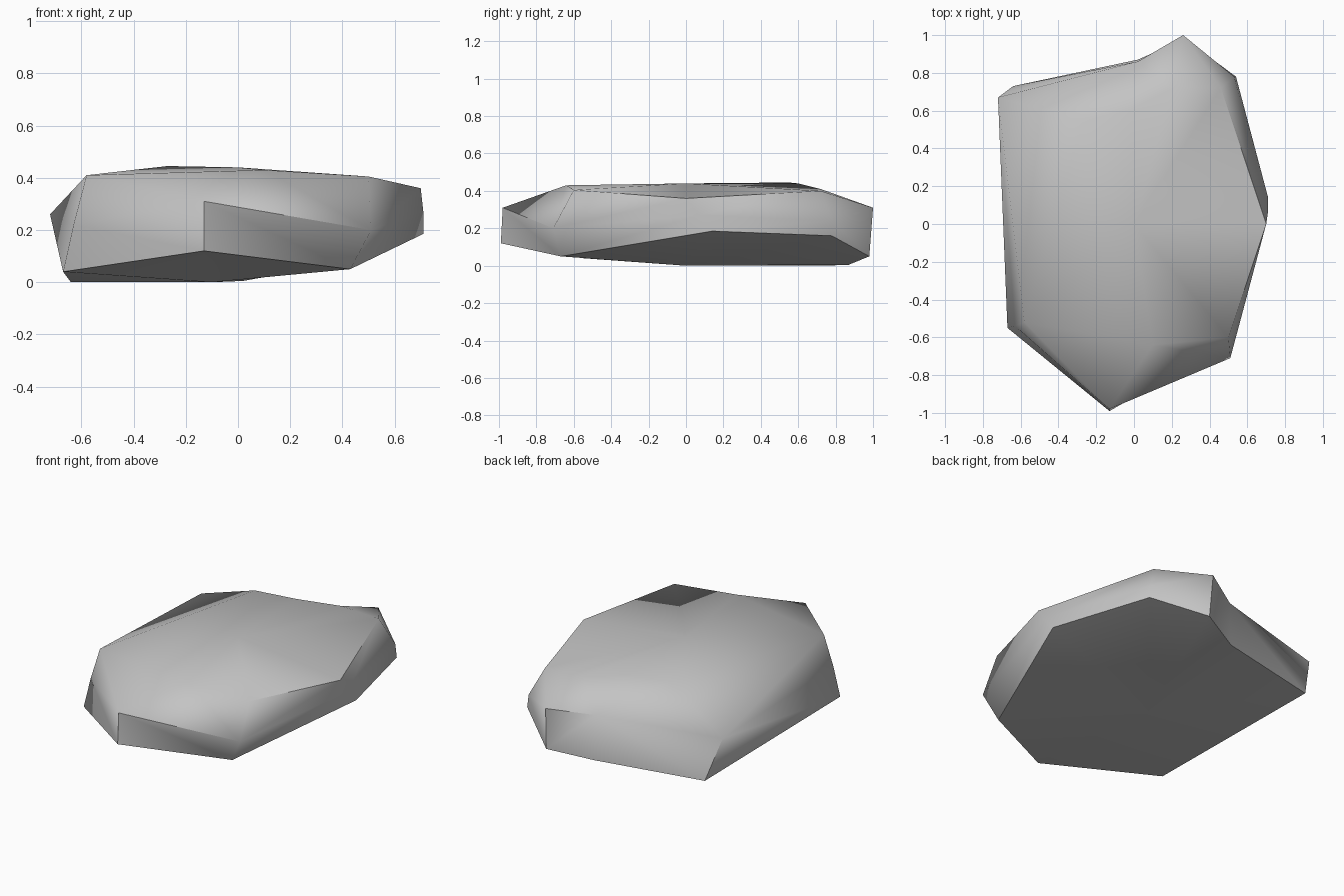
import bpy, bmesh, math

cube = bpy.data.objects.get("Cube")
if cube:
    bpy.data.objects.remove(cube, do_unlink=True)

# One grey stone colour
stone = bpy.data.materials.new("stone_grey")
stone.use_nodes = True
grey = (0.55, 0.55, 0.55, 1)
stone.diffuse_color = grey
stone.node_tree.nodes["Principled BSDF"].inputs["Base Color"].default_value = grey

# Corners around the slab, anticlockwise from the front tip
base_rim = [(-.13, -.99, .12), (.43, -.67, .05), (.71, .14, .185), (.54, .78, .16),
            (.27, .98, .05), (.02, .87, .005), (-.64, .73, 0), (-.67, -.55, .04)]
side_rim = [(-.13, -.98, .31), (.51, -.71, .2), (.71, .07, .27), (.53, .78, .24),
            (.26, 1, .31), (.02, .86, .28), (-.72, .67, .26), (-.63, -.54, .22)]
top_rim = [(.1, -.64, .43), (.5, -.6, .405), (.7, 0, .36), (.46, .72, .4),
           (.2, .72, .41), (-.02, .6, .44), (-.27, .55, .445), (-.58, -.52, .41)]

bm = bmesh.new()
rings = [[bm.verts.new(p) for p in rim] for rim in (base_rim, side_rim, top_rim)]
count = len(base_rim)


# Walls between neighbouring rims
for low, high in zip(rings, rings[1:]):
    for i in range(count):
        j = (i + 1) % count
        bm.faces.new((low[i], low[j], high[j], high[i]))


# Underside and top fan out from a middle point
def cap(ring, middle):
    hub = bm.verts.new(middle)
    for i in range(count):
        bm.faces.new((ring[i], ring[(i + 1) % count], hub))


cap(rings[0], (-.1, 0, 0))
cap(rings[2], (0, 0, .44))
bmesh.ops.triangulate(bm, faces=bm.faces[:])
bmesh.ops.recalc_face_normals(bm, faces=bm.faces[:])

mesh = bpy.data.meshes.new("flat_rock")
bm.to_mesh(mesh)
bm.free()
mesh.materials.append(stone)
rock = bpy.data.objects.new("flat_rock", mesh)
bpy.context.collection.objects.link(rock)

# Soft shading with only the hardest corners kept crisp
bpy.ops.object.select_all(action='DESELECT')
rock.select_set(True)
bpy.context.view_layer.objects.active = rock
bpy.ops.object.shade_smooth_by_angle(angle=math.radians(65))
